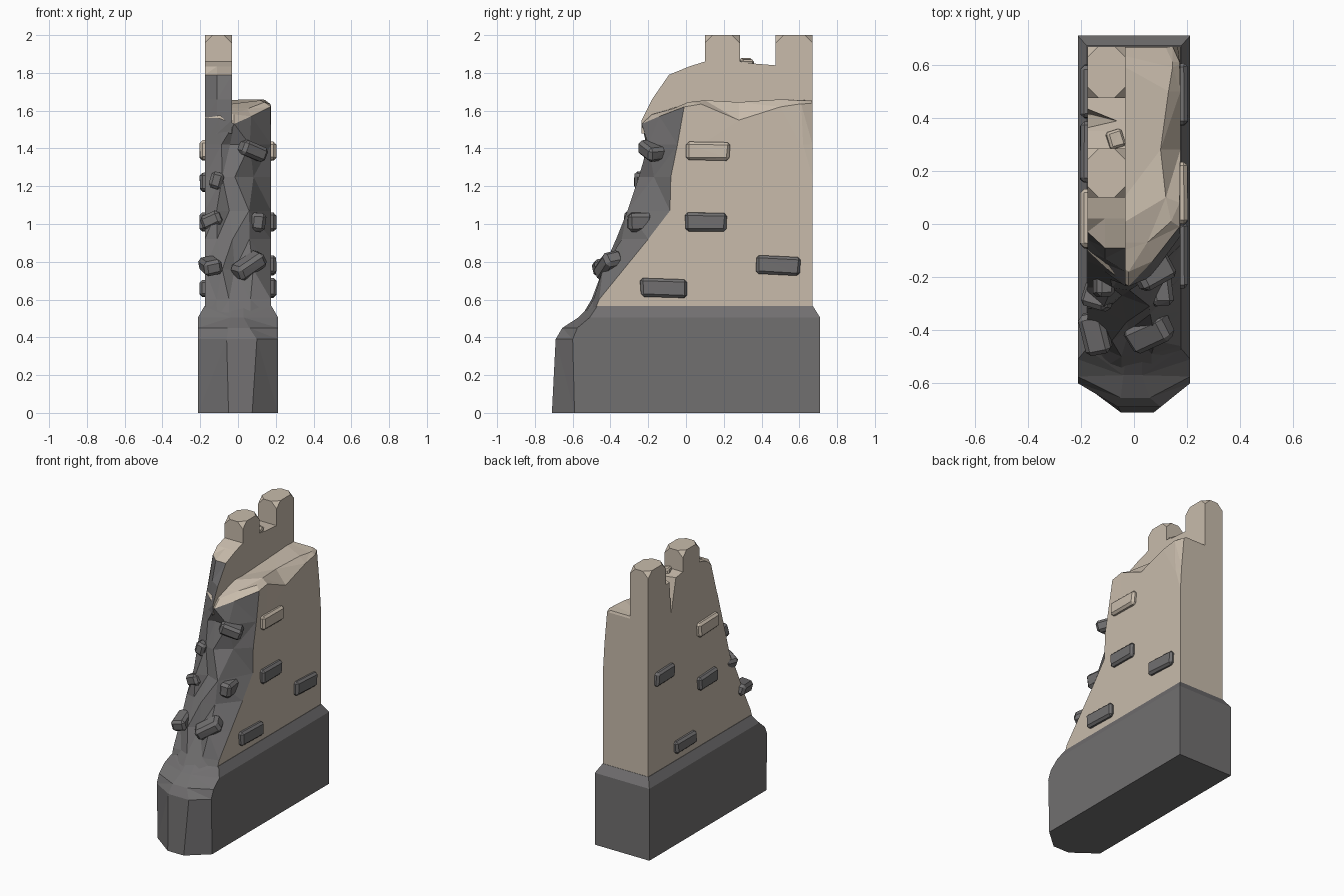
import bpy, bmesh, math, random
from mathutils import Matrix, Vector, Euler

if "Cube" in bpy.data.objects:
    bpy.data.objects.remove(bpy.data.objects["Cube"])

random.seed(4)

def material(name, rgb):
    m = bpy.data.materials.new(name)
    m.diffuse_color = (*rgb, 1)
    m.use_nodes = True
    m.node_tree.nodes["Principled BSDF"].inputs["Base Color"].default_value = m.diffuse_color
    return m

BEIGE = material("beige plaster", (0.58, 0.50, 0.41))
GREY = material("dark grey stone", (0.165, 0.16, 0.162))

def finish(name, bm, mats):
    bmesh.ops.triangulate(bm, faces=[f for f in bm.faces if len(f.verts) > 3])
    bmesh.ops.recalc_face_normals(bm, faces=bm.faces)
    me = bpy.data.meshes.new(name)
    bm.to_mesh(me)
    bm.free()
    for m in mats:
        me.materials.append(m)
    ob = bpy.data.objects.new(name, me)
    bpy.context.collection.objects.link(ob)
    return ob

def loft(name, rings, mats, grey_columns=0, grey_rows=0):
    """Skin between rings; the first columns (the broken front) get material 1."""
    bm = bmesh.new()
    vs = [[bm.verts.new(p) for p in r] for r in rings]
    n = len(rings[0])
    for k, (a, b) in enumerate(zip(vs, vs[1:])):
        for i in range(n):
            j = (i + 1) % n
            f = bm.faces.new((a[i], a[j], b[j], b[i]))
            f.material_index = int(i < grey_columns and k < grey_rows)
    bm.faces.new(vs[0][::-1])
    bm.faces.new(vs[-1])
    return finish(name, bm, mats)

# Plinth with a broken nose at the front
def plinth_ring(z, hx, back, side, nose, x0=-0.05, x1=0.075):
    return [(-hx, back, z), (-hx, side, z), (x0, nose, z),
            (x1, nose, z), (hx, side, z), (hx, back, z)]

loft("plinth", [plinth_ring(0, .212, .71, -.59, -.71),
                plinth_ring(.39, .212, .71, -.60, -.69, -.06, .1),
                plinth_ring(.45, .212, .71, -.575, -.655, -.05, .06),
                plinth_ring(.505, .212, .71, -.51, -.57, -.04, .03),
                plinth_ring(.565, .178, .672, -.47, -.51, -.03, .03)], [GREY])

# Wall body: front edge positions for five columns at each height
XS = (-.175, -.10, -.03, .07, .175)
ROWS = [(.50, (-.50, -.54, -.56, -.55, -.50)),
        (.60, (-.47, -.47, -.50, -.49, -.46)),
        (.76, (-.39, -.44, -.40, -.44, -.33)),
        (.92, (-.32, -.33, -.37, -.34, -.20)),
        (1.07, (-.24, -.31, -.27, -.31, -.085)),
        (1.25, (-.19, -.24, -.25, -.17, -.08)),
        (1.42, (-.14, -.21, -.19, -.20, -.045))]
SIDE = (.08, .28, .50, .61)           # points along the walkway edge

def wall_ring(z, fronts, chip=.175):
    r = [(x + (random.uniform(-.02, .02) if 0 < i < 4 else 0), y, z)
         for i, (x, y) in enumerate(zip(XS, fronts))]
    return r + [(.175, y, z) for y in SIDE] + [(.175, .62, z), (chip, .67, z), (-.175, .67, z)]

rings = [wall_ring(*r) for r in ROWS]
rings[-1][-2] = (.165, .67, 1.42)
# chipped walkway edge, then the inset walkway surface
rings.append([(-.175, -.10, 1.56), (-.10, -.17, 1.56), (-.02, -.235, 1.53), (.07, -.14, 1.57),
              (.172, -.01, 1.62), (.172, .08, 1.635), (.175, .28, 1.55), (.175, .50, 1.62),
              (.172, .60, 1.635), (.172, .61, 1.635), (.145, .67, 1.64), (-.175, .67, 1.64)])
rings.append([(-.165, -.07, 1.62), (-.10, -.12, 1.60), (-.02, -.18, 1.58), (.05, -.07, 1.61),
              (.14, .01, 1.645), (.12, .10, 1.655), (.10, .28, 1.645), (.13, .50, 1.66),
              (.145, .59, 1.655), (.145, .61, 1.655), (.12, .665, 1.655), (-.165, .665, 1.655)])
loft("wall", rings, [BEIGE, GREY], 4, len(ROWS))

# Parapet along the left side, with a sloping dark broken front
def parapet_ring(x, fronts):
    f = list(zip(fronts, (1.48, 1.55, 1.66, 1.79)))
    return [(x, y, z) for y, z in f + [(.02, 1.835), (.10, 1.86), (.285, 1.86), (.35, 1.85),
                                       (.475, 1.84), (.67, 1.85), (.67, 1.48)]]

par = [parapet_ring(-.175, (-.12, -.10, -.06, -.03)),
       parapet_ring(-.11, (-.18, -.15, -.13, -.09)),
       parapet_ring(-.032, (-.235, -.235, -.18, -.09))]
parapet = loft("parapet", par, [BEIGE, GREY], 3, 2)

# Wedge-shaped crack in the outer face between the merlons
bm = bmesh.new()
pts = [bm.verts.new(p) for p in ((-.25, .33, 1.92), (-.25, .47, 1.92), (-.03, .38, 1.92), (-.19, .42, 1.58))]
for t in ((0, 1, 2), (0, 1, 3), (1, 2, 3), (2, 0, 3)):
    bm.faces.new([pts[i] for i in t])
cutter = finish("crack_cutter", bm, [BEIGE])
cutter.hide_render = True
cutter.hide_viewport = True
mod = parapet.modifiers.new("crack", 'BOOLEAN')
mod.operation = 'DIFFERENCE'
mod.object = cutter
mod.solver = 'EXACT'

# Merlons with knocked-off top corners
def merlon(name, y0, y1):
    bm = bmesh.new()
    bmesh.ops.create_cube(bm, size=1)
    for v in bm.verts:
        v.co = Vector((-.1035 + v.co.x * .143, (y0 + y1) / 2 + v.co.y * (y1 - y0), 1.905 + v.co.z * .19))
    top = [v for v in bm.verts if v.co.z > 1.95]
    bmesh.ops.bevel(bm, geom=top, offset=.042, segments=1, affect='VERTICES')
    finish(name, bm, [BEIGE])

merlon("front_merlon", .10, .285)
merlon("rear_merlon", .475, .67)

# Loose rubble in the gap
def stone(name, loc, size, mat, rot=(0, 0, 0)):
    bm = bmesh.new()
    bmesh.ops.create_cube(bm, size=1)
    for v in bm.verts:
        v.co = Vector([c * s * random.uniform(.92, 1.04) for c, s in zip(v.co, size)])
    bmesh.ops.bevel(bm, geom=bm.edges[:], offset=min(size) * .22, segments=1, affect='EDGES')
    bm.transform(Matrix.Translation(loc) @ Euler(rot).to_matrix().to_4x4())
    finish(name, bm, [mat])

stone("gap_rubble", (-.07, .32, 1.855), (.06, .07, .04), BEIGE, (0, .2, .3))

# Stones showing through the side faces: side, y, z, length, height, colour
for i, (s, y, z, ln, h, m) in enumerate([
        (1, .115, 1.385, .24, .10, BEIGE), (1, .105, 1.01, .22, .10, GREY),
        (1, .485, .78, .24, .10, GREY), (1, -.12, .66, .25, .10, GREY),
        (-1, .02, 1.39, .22, .10, BEIGE), (-1, .50, 1.22, .20, .10, GREY),
        (-1, .02, 1.01, .21, .10, GREY), (-1, .27, .66, .23, .09, GREY)]):
    stone(f"side_stone_{i}", (s * .17, y, z), (.066, ln, h), m, (random.uniform(-.04, .04), 0, 0))

# Stones sticking out of the broken front
for i, (loc, size, rot) in enumerate([
        ((.07, -.175, 1.39), (.15, .12, .08), (.1, .35, .5)),
        ((-.115, -.235, 1.23), (.07, .08, .09), (0, .3, 0)),
        ((-.135, -.27, 1.02), (.11, .10, .08), (0, -.4, -.3)),
        ((.10, -.245, 1.01), (.085, .13, .10), (0, .1, .1)),
        ((.06, -.41, .78), (.18, .11, .09), (.2, -.55, .4)),
        ((-.145, -.41, .78), (.10, .16, .08), (.2, -.2, .2))]):
    stone(f"front_stone_{i}", loc, size, GREY, rot)
